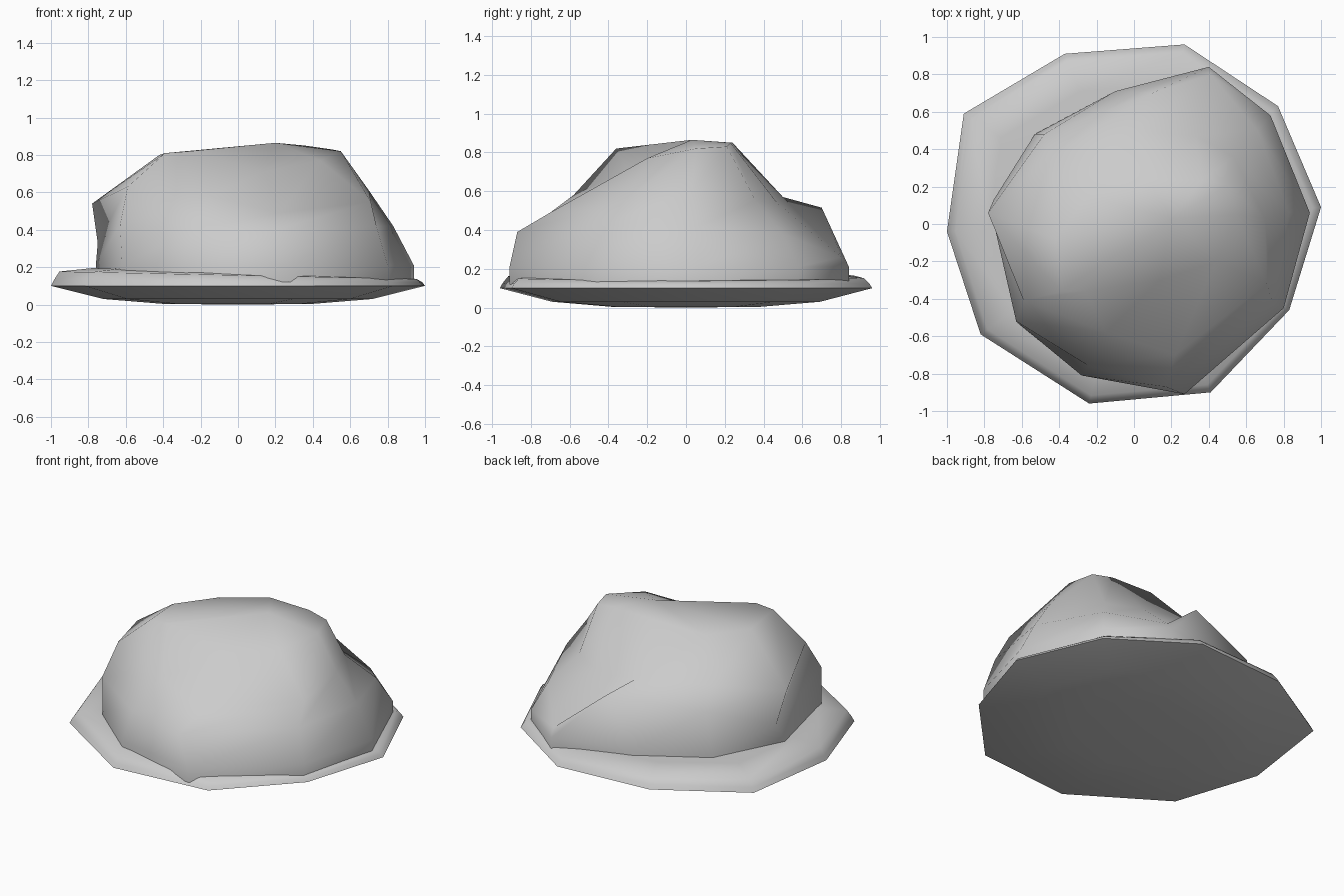
import bpy, bmesh
from math import radians

if "Cube" in bpy.data.objects:
    bpy.data.objects.remove(bpy.data.objects["Cube"])

# outline of the ten-sided base
RIM = [(1, .09), (.77, .63), (.27, .96), (-.37, .91), (-.91, .59),
       (-1, -.04), (-.82, -.59), (-.24, -.96), (.41, -.9), (.83, -.46)]


def loft(name, rings, bottom, top):
    """Skin a stack of equal-length rings and close both ends with fans."""
    bm = bmesh.new()
    rows = [[bm.verts.new(p) for p in ring] for ring in rings]
    n = len(rows[0])
    for a, b in zip(rows, rows[1:]):
        for i in range(n):
            j = (i + 1) % n
            bm.faces.new((a[i], a[j], b[j], b[i]))
    lo, hi = bm.verts.new(bottom), bm.verts.new(top)
    for i in range(n):
        j = (i + 1) % n
        bm.faces.new((lo, rows[0][j], rows[0][i]))
        bm.faces.new((hi, rows[-1][i], rows[-1][j]))
    bmesh.ops.recalc_face_normals(bm, faces=bm.faces)
    me = bpy.data.meshes.new(name)
    bm.to_mesh(me)
    bm.free()
    ob = bpy.data.objects.new(name, me)
    bpy.context.collection.objects.link(ob)
    bpy.ops.object.select_all(action='DESELECT')
    ob.select_set(True)
    bpy.context.view_layer.objects.active = ob
    bpy.ops.object.shade_smooth_by_angle(angle=radians(65))
    return ob


# shallow dished base; its upper lip is higher on the left
# profile: scale, height, tilt
base_profile = [(.4, .004, 0), (.72, .03, 0), (1, .1, 0), (.985, .125, .005),
                (.955, .157, .02), (.78, .175, .02)]
loft("ground_base", [[(x * s, y * s, z - t * x) for x, y in RIM]
                     for s, z, t in base_profile], (0, 0, 0), (0, 0, .18))

# craggy boulder: foot, overhanging waist, ledge and sloping crown
foot = [(.94, .06), (.73, .58), (.4, .84), (-.1, .71), (-.53, .48),
        (-.76, .05), (-.62, -.53), (-.28, -.81), (.27, -.91), (.80, -.45)]
waist = [(.83, .06, .42), (.66, .5, .38), (.41, .8, .26), (.1, .7, .515),
         (-.48, .48, .48), (-.75, .13, .33), (-.63, -.52, .43), (-.24, -.76, .4),
         (.17, -.87, .39), (.74, -.42, .42)]
ledge = [(.7, .03, .61), (.53, .36, .55), (.33, .47, .54), (.02, .5, .57),
         (-.45, .36, .6), (-.78, .06, .54), (-.59, -.41, .63), (-.15, -.58, .58),
         (.22, -.7, .49), (.71, -.32, .55)]
crown = [(.55, .05, .82), (.5, .21, .83), (.36, .23, .85), (.07, .24, .85),
         (-.25, .15, .8), (-.42, -.08, .8), (-.39, -.36, .81), (-.26, -.36, .82),
         (.14, -.3, .71), (.44, -.2, .77)]
rings = [[(x, y, z) for x, y in foot] for z in (.12, .21)] + [waist, ledge, crown]
loft("boulder", rings, (0, 0, .12), (.2, .03, .865))
